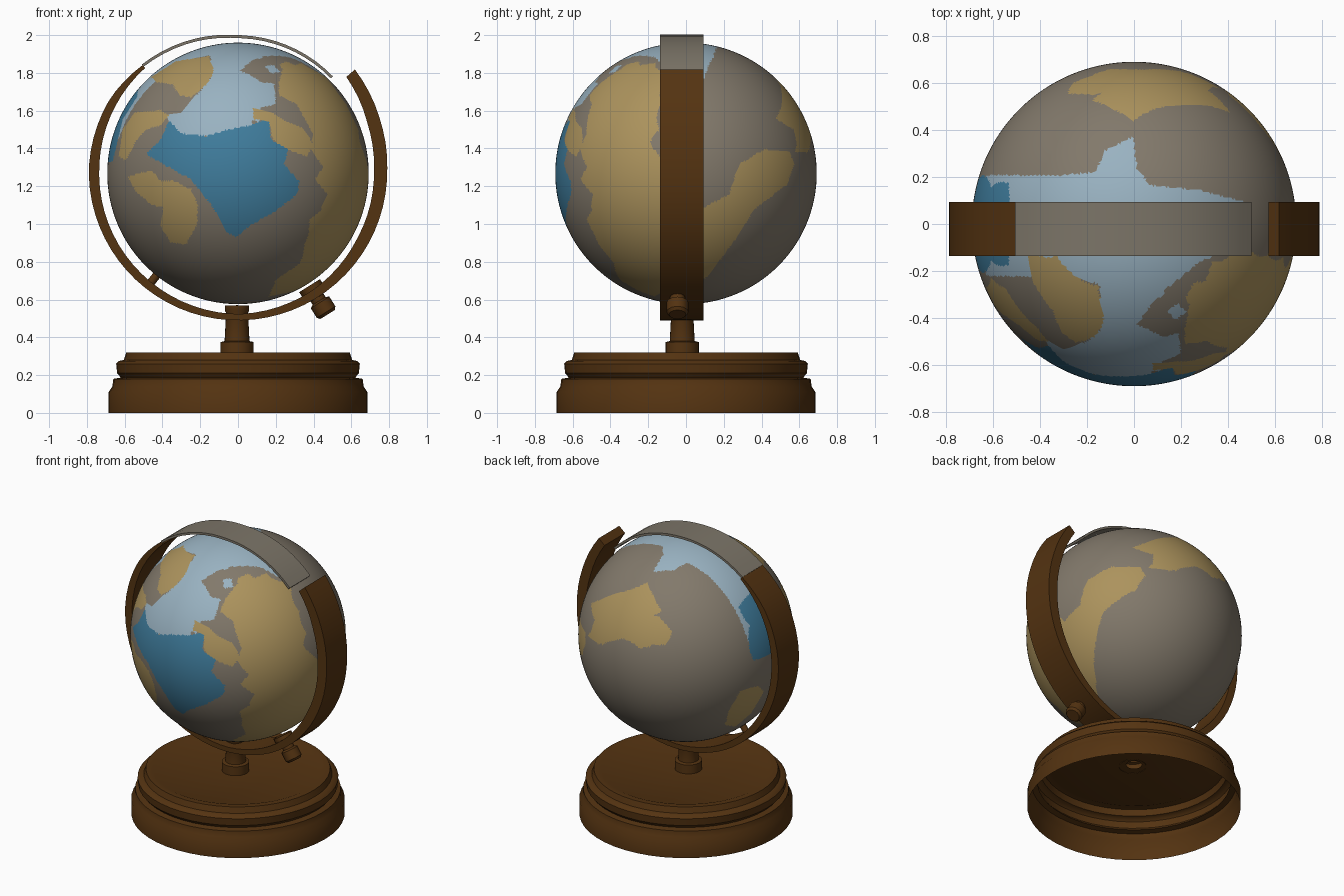
import bpy, bmesh, math
from mathutils import Vector, Matrix

if "Cube" in bpy.data.objects:
    bpy.data.objects.remove(bpy.data.objects["Cube"])


def material(name, r, g, b):
    lin = [((c / 255 + 0.055) / 1.055) ** 2.4 for c in (r, g, b)]
    m = bpy.data.materials.new(name)
    m.diffuse_color = (*lin, 1)
    m.use_nodes = True
    m.node_tree.nodes["Principled BSDF"].inputs["Base Color"].default_value = m.diffuse_color
    return m


stone = material("stone_grey", 130, 121, 107)
sand = material("sand", 172, 147, 93)
pale = material("pale_blue", 153, 178, 193)
deep = material("deep_blue", 63, 124, 156)
wood = material("dark_wood", 84, 51, 17)
band = material("band_grey", 124, 117, 104)


def finish(name, bm, mats, angle=35):
    me = bpy.data.meshes.new(name)
    bm.to_mesh(me)
    bm.free()
    ob = bpy.data.objects.new(name, me)
    bpy.context.collection.objects.link(ob)
    for m in mats:
        me.materials.append(m)
    bpy.ops.object.select_all(action='DESELECT')
    ob.select_set(True)
    bpy.context.view_layer.objects.active = ob
    bpy.ops.object.shade_smooth_by_angle(angle=math.radians(angle))
    return ob


def lathe(name, profile, mat, sides=48, place=Matrix()):
    """Spin (radius, height) points about the z axis."""
    bm = bmesh.new()
    rings = []
    for r, z in profile:
        if r == 0:
            rings.append([bm.verts.new((0, 0, z))] * sides)
        else:
            rings.append([bm.verts.new((r * math.cos(2 * math.pi * i / sides),
                                        r * math.sin(2 * math.pi * i / sides), z))
                          for i in range(sides)])
    for a, b in zip(rings, rings[1:]):
        for i in range(sides):
            j = (i + 1) % sides
            bm.faces.new(list(dict.fromkeys((a[i], a[j], b[j], b[i]))))
    bm.transform(place)
    return finish(name, bm, [mat])


def hoop(name, keys, mat, steps, y0=-0.137, y1=0.093, zc=1.28):
    """Curved bar around the globe; keys are (angle, outer radius, inner radius)."""
    bm = bmesh.new()
    rows = []
    start, end = keys[0][0], keys[-1][0]
    for s in range(steps + 1):
        a = start + (end - start) * s / steps
        for k0, k1 in zip(keys, keys[1:]):
            if k0[0] >= a >= k1[0] - 1e-6:
                t = (a - k0[0]) / (k1[0] - k0[0])
                ro, ri = (k0[n] + (k1[n] - k0[n]) * t for n in (1, 2))
                break
        c, d = math.cos(math.radians(a)), math.sin(math.radians(a))
        rows.append([bm.verts.new((r * c, y, zc + r * d))
                     for r, y in ((ro, y0), (ro, y1), (ri, y1), (ri, y0))])
    for p, q in zip(rows, rows[1:]):
        for i in range(4):
            j = (i + 1) % 4
            bm.faces.new((p[i], p[j], q[j], q[i]))
    bm.faces.new(rows[0])
    bm.faces.new(rows[-1])
    bmesh.ops.recalc_face_normals(bm, faces=bm.faces)
    return finish(name, bm, [mat])


# Stepped hollow base and its post
lathe("base", [(0.685, 0), (0.685, 0.11), (0.665, 0.14), (0.66, 0.18), (0.62, 0.187),
               (0.64, 0.21), (0.645, 0.26), (0.63, 0.275), (0.605, 0.28), (0.592, 0.32),
               (0.55, 0.32), (0.53, 0.312), (0.05, 0.312)], wood, 48)
lathe("post", [(0.088, 0.31), (0.088, 0.375), (0.066, 0.38), (0.058, 0.53),
               (0.064, 0.54), (0.064, 0.568), (0, 0.57)], wood, 24,
      Matrix.Translation((-0.005, -0.02, 0)))

# Wooden support arm and the grey band over the top
hoop("support_arm", [(41, 0.82, 0.76), (20, 0.80, 0.73), (0, 0.79, 0.72), (-30, 0.79, 0.725),
                     (-60, 0.79, 0.745), (-90, 0.79, 0.757), (-135, 0.79, 0.745),
                     (-180, 0.79, 0.735), (-210, 0.778, 0.735), (-228, 0.755, 0.735)], wood, 54)
hoop("top_band", [(132, 0.76, 0.745), (90, 0.72, 0.704), (45, 0.71, 0.695)], band, 18)


# Knob and pin on the arm, both pointing away from the globe centre
def radial(angle, y):
    a = math.radians(angle)
    out = Vector((math.cos(a), 0, math.sin(a)))
    return Matrix.Translation((0, y, 1.28)) @ out.to_track_quat('Z', 'Y').to_matrix().to_4x4()


lathe("knob", [(0, 0.715), (0.065, 0.715), (0.065, 0.765), (0.04, 0.79), (0.04, 0.81),
               (0.058, 0.82), (0.058, 0.88), (0.045, 0.895), (0, 0.895)], wood, 12, radial(-58, -0.045))
lathe("pin", [(0.022, 0.66), (0.022, 0.76)], wood, 12, radial(-128, -0.02))

# Globe, with map patches outlined on drawing planes seen from several directions
bm = bmesh.new()
bmesh.ops.create_icosphere(bm, subdivisions=7, radius=0.692)
faces = list(bm.faces)
dirs = [f.calc_center_median().normalized() for f in faces]


def plane(az, el, cx, cy, radius):
    """Project every face to a drawing plane: (across, down, depth)."""
    az, el = math.radians(az), math.radians(el)
    right = Vector((math.cos(az), math.sin(az), 0))
    cam = Vector((math.sin(az) * math.cos(el), -math.cos(az) * math.cos(el), math.sin(el)))
    up = cam.cross(right)
    return [(cx + radius * d.dot(right), cy - radius * d.dot(up), d.dot(cam)) for d in dirs]


front = plane(0, 0, 237, 174, 130.5)
side = plane(90, 0, 687, 174, 130.5)
top = plane(0, 90, 1134, 224, 163)
back_left = plane(225, 27, 687, 635, 108)
back_right = plane(135, -27, 1136, 635, 108)


def patch(view, index, pts, depth=0.05):
    edges = list(zip(pts, pts[1:] + pts[:1]))
    x0, x1 = min(p[0] for p in pts), max(p[0] for p in pts)
    y0, y1 = min(p[1] for p in pts), max(p[1] for p in pts)
    for f, (x, y, d) in zip(faces, view):
        if d > depth and x0 < x < x1 and y0 < y < y1:
            inside = False
            for (ax, ay), (bx, by) in edges:
                if (ay > y) != (by > y) and x < ax + (y - ay) * (bx - ax) / (by - ay):
                    inside = not inside
            if inside:
                f.material_index = index


STONE, SAND, PALE, DEEP = range(4)
# pale northern sea
patch(top, PALE, [(985, 175), (1060, 175), (1095, 172), (1105, 150), (1133, 136), (1137, 168),
                  (1150, 185), (1200, 190), (1245, 202), (1245, 245), (1200, 262), (1178, 280),
                  (1152, 300), (1136, 322), (1165, 345), (1160, 372), (1068, 366), (1062, 350),
                  (1100, 338), (1100, 285), (1075, 278), (985, 276)])
patch(front, PALE, [(213, 58), (213, 75), (197, 95), (190, 112), (165, 115), (168, 123), (180, 140),
                    (250, 130), (252, 110), (275, 105), (273, 85), (250, 76), (262, 58)])
# central ocean and the sea on the left side
patch(front, DEEP, [(168, 121), (180, 134), (205, 137), (228, 130), (250, 126), (268, 119), (270, 140),
                    (287, 150), (283, 165), (298, 182), (296, 195), (270, 215), (250, 225), (235, 238),
                    (225, 232), (218, 218), (210, 205), (190, 180), (172, 170), (145, 155), (160, 140)])
patch(front, DEEP, [(90, 165), (112, 162), (117, 140), (122, 120), (136, 98), (138, 85), (90, 85)], -0.3)
patch(back_left, DEEP, [(740, 618), (765, 600), (780, 640), (757, 653), (748, 642)])
# western lands
patch(front, SAND, [(150, 78), (175, 62), (208, 57), (213, 72), (205, 86), (190, 98),
                    (178, 96), (172, 85), (155, 83)])
patch(front, SAND, [(118, 157), (122, 130), (134, 113), (160, 111), (168, 116), (160, 126),
                    (145, 130), (135, 142), (125, 161)])
patch(front, SAND, [(127, 178), (140, 173), (152, 172), (160, 182), (172, 181), (190, 190), (197, 205),
                    (196, 225), (185, 245), (170, 243), (160, 228), (162, 208), (150, 205), (135, 192)])
# eastern lands
patch(front, SAND, [(278, 72), (300, 64), (325, 78), (345, 105), (357, 130), (362, 170), (355, 225),
                    (335, 255), (300, 290), (268, 297), (275, 280), (308, 258), (330, 222), (320, 208),
                    (326, 195), (314, 180), (322, 168), (310, 150), (312, 135), (296, 105), (278, 96)])
patch(front, SAND, [(252, 109), (268, 112), (285, 122), (303, 130), (312, 145), (306, 157),
                    (290, 152), (272, 141), (268, 122), (252, 120)])
patch(side, SAND, [(640, 62), (644, 90), (641, 120), (655, 150), (682, 180), (705, 208), (730, 195),
                   (740, 165), (765, 150), (790, 152), (795, 165), (788, 185), (755, 210), (740, 235),
                   (710, 275), (690, 292), (655, 290), (628, 280), (600, 245), (588, 220), (600, 200),
                   (612, 190), (600, 165), (592, 150), (594, 110), (618, 68)], 0.3)
# northern and far-side lands
patch(back_right, SAND, [(1143, 550), (1170, 540), (1195, 538), (1215, 558), (1210, 567),
                         (1185, 562), (1160, 557)])
patch(top, SAND, [(1092, 74), (1110, 68), (1180, 70), (1215, 85), (1200, 95), (1165, 98),
                  (1140, 85), (1105, 82)])
patch(back_left, SAND, [(583, 630), (605, 598), (625, 612), (645, 618), (657, 635), (650, 647),
                        (630, 645), (610, 637), (590, 640)], 0.25)
patch(back_left, SAND, [(714, 716), (725, 698), (745, 694), (752, 700), (740, 720), (725, 732), (712, 730)])
# small lake in the north-east
patch(top, STONE, [(1137, 325), (1155, 300), (1180, 290), (1190, 305), (1185, 330), (1165, 338)])
patch(top, PALE, [(1167, 311), (1178, 304), (1186, 312), (1176, 321)])

bm.transform(Matrix.Translation((0, 0, 1.268)))
finish("globe", bm, [stone, sand, pale, deep], 60)
